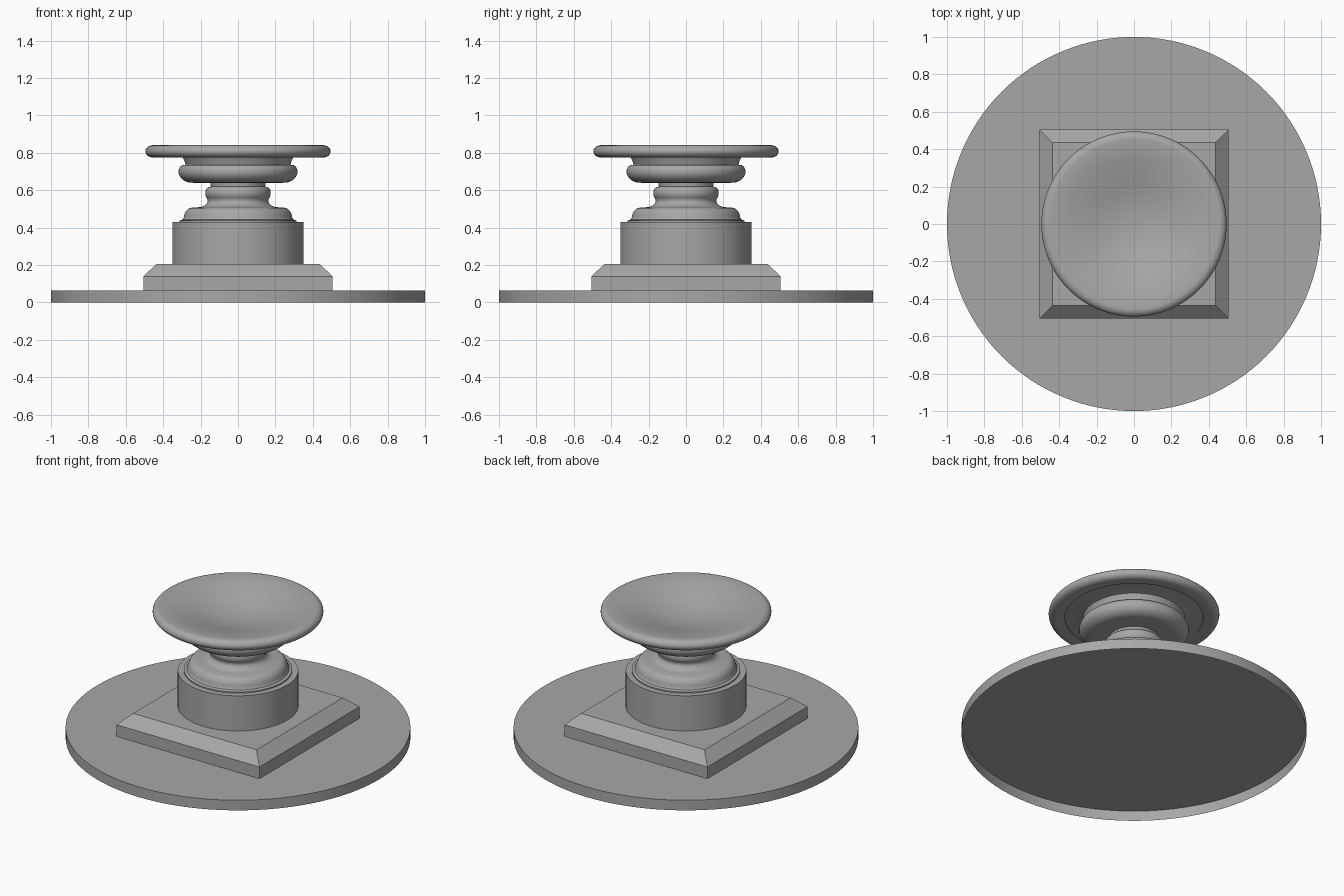
import bpy
import bmesh
from math import cos, sin, pi, radians, sqrt

cube = bpy.data.objects.get("Cube")
if cube:
    bpy.data.objects.remove(cube, do_unlink=True)

stone = bpy.data.materials.new("grey_stone")
stone.use_nodes = True
colour = (0.39, 0.39, 0.39, 1)
stone.diffuse_color = colour
stone.node_tree.nodes["Principled BSDF"].inputs["Base Color"].default_value = colour


def lathe(name, profile, segments=96, turn=0):
    """Spin a (radius, height) profile, bottom to top, about the z axis."""
    bm = bmesh.new()
    verts = [bm.verts.new((r * cos(turn), r * sin(turn), z)) for r, z in profile]
    edges = [bm.edges.new(pair) for pair in zip(verts, verts[1:])]
    bmesh.ops.spin(bm, geom=verts + edges, axis=(0, 0, 1), cent=(0, 0, 0),
                   angle=2 * pi, steps=segments)
    bmesh.ops.remove_doubles(bm, verts=bm.verts, dist=0.0005)
    bmesh.ops.recalc_face_normals(bm, faces=bm.faces)

    # Open rings have no inside, so make sure the widest wall faces outward
    wall = max(bm.faces, key=lambda f: f.calc_center_median().xy.length)
    if wall.normal.xy.dot(wall.calc_center_median().xy) < 0:
        bmesh.ops.reverse_faces(bm, faces=bm.faces)

    mesh = bpy.data.meshes.new(name)
    bm.to_mesh(mesh)
    bm.free()
    mesh.materials.append(stone)
    obj = bpy.data.objects.new(name, mesh)
    bpy.context.collection.objects.link(obj)
    bpy.ops.object.select_all(action='DESELECT')
    obj.select_set(True)
    bpy.context.view_layer.objects.active = obj
    bpy.ops.object.shade_smooth_by_angle(angle=radians(35))


def arc(r, z, width, height, start, end, steps=10):
    """Elliptical arc of profile points, angles in degrees."""
    angles = [radians(start + (end - start) * i / steps) for i in range(steps + 1)]
    return [(r + width * cos(a), z + height * sin(a)) for a in angles]


# Round floor slab: a shallow lid, open underneath
lathe("floor_slab", [(1, 0), (1, 0.065), (0, 0.065)], 128)

# Square plinth with a chamfered top: a four-sided lathe
plinth = [(0.506, 0.065), (0.506, 0.14), (0.437, 0.205), (0, 0.205)]
lathe("plinth", [(r * sqrt(2), z) for r, z in plinth], 4, pi / 4)

# Round drum, left open where the stem covers it
lathe("drum", [(0.35, 0.205), (0.35, 0.43), (0.28, 0.43)])

# Moulded stem: foot bell, cove, collar ring and neck
lathe("stem", [(0.314, 0.43), (0.314, 0.438), (0.297, 0.443)]
      + arc(0.245, 0.443, 0.046, 0.064, 10, 80)
      + arc(0.215, 0.546, 0.053, 0.037, 270, 180)
      + arc(0.155, 0.585, 0.02, 0.032, -55, 70)
      + [(0.145, 0.62), (0.148, 0.645)])

# Cushion, fuller above than below, flat underneath
lathe("cushion", [(0.14, 0.64), (0.24, 0.64)]
      + arc(0.245, 0.7, 0.073, 0.06, -80, 0)
      + arc(0.288, 0.7, 0.03, 0.036, 10, 90)
      + [(0.275, 0.736)])

# Shallow dish: flared neck, flat underside, rolled rim and dipping centre
lathe("dish", [(0.28, 0.735), (0.287, 0.757), (0.297, 0.777), (0.33, 0.785),
               (0.4, 0.786), (0.402, 0.78)]
      + arc(0.455, 0.808, 0.04, 0.033, 270, 450, 16)
      + [(0.4, 0.834), (0.36, 0.827), (0.32, 0.817), (0.28, 0.807), (0.24, 0.796),
         (0.2, 0.785), (0.16, 0.775), (0.12, 0.767), (0.08, 0.761), (0.04, 0.758),
         (0, 0.757)])
